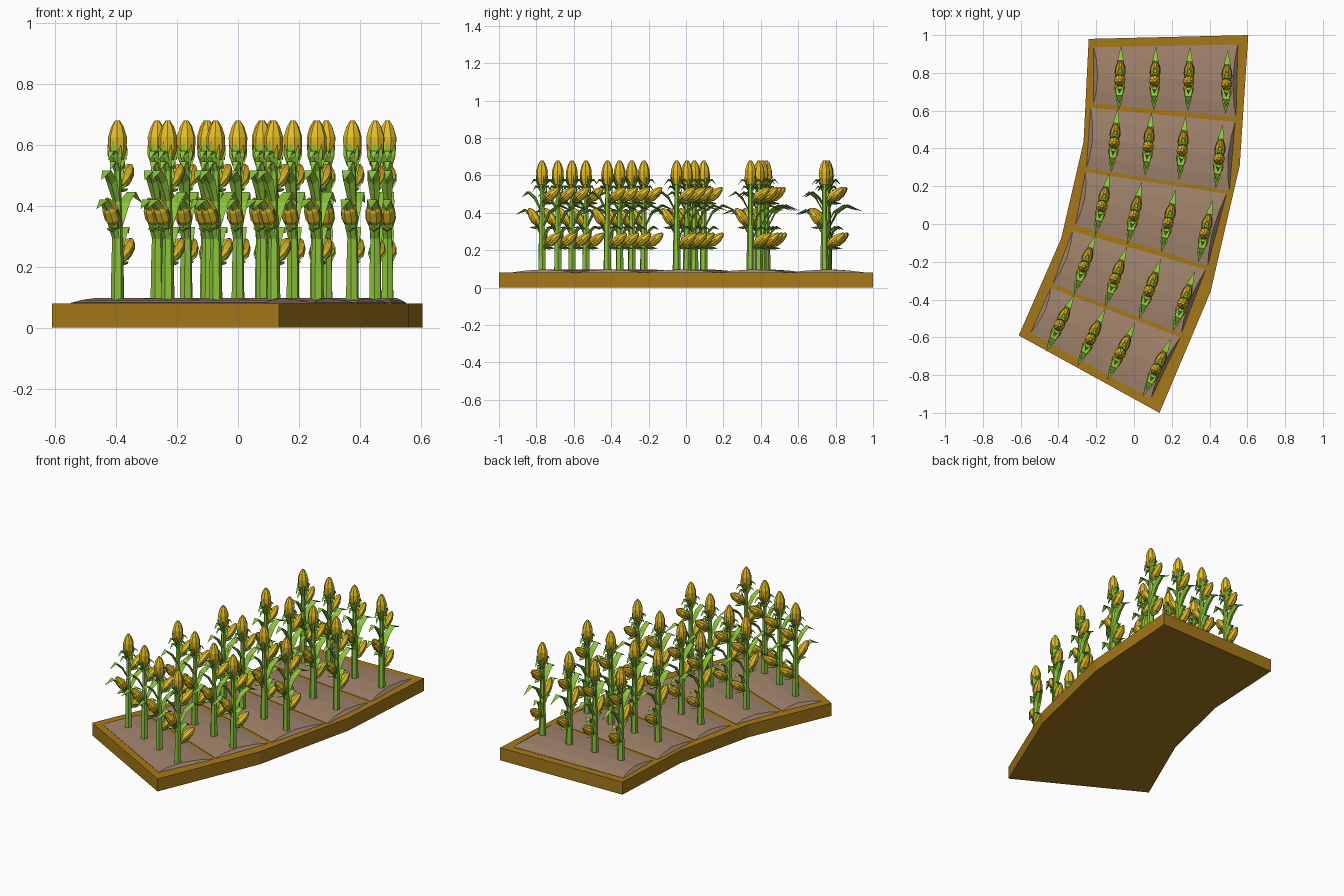
import bpy, bmesh
from math import cos, sin, pi, radians
from mathutils import Vector

if "Cube" in bpy.data.objects:
    bpy.data.objects.remove(bpy.data.objects["Cube"])


def material(name, rgb):
    m = bpy.data.materials.new(name)
    m.diffuse_color = (*rgb, 1)
    m.use_nodes = True
    m.node_tree.nodes["Principled BSDF"].inputs["Base Color"].default_value = m.diffuse_color
    return m


WOOD = material("wood", (0.38, 0.19, 0.01))
SOIL = material("soil", (0.36, 0.23, 0.15))
GREEN = material("green", (0.27, 0.56, 0.045))
YELLOW = material("yellow", (0.80, 0.52, 0.02))


def to_mesh(bm, name, mat):
    bmesh.ops.recalc_face_normals(bm, faces=bm.faces)
    me = bpy.data.meshes.new(name)
    bm.to_mesh(me)
    bm.free()
    me.materials.append(mat)
    return me


def add(name, me, loc=(0, 0, 0), rot=0):
    ob = bpy.data.objects.new(name, me)
    ob.location = loc
    ob.rotation_euler.z = rot
    bpy.context.collection.objects.link(ob)


def loft(bm, rings):
    # skin a list of closed rings and cap both ends
    vs = [[bm.verts.new(p) for p in r] for r in rings]
    n = len(vs[0])
    for a, b in zip(vs, vs[1:]):
        for i in range(n):
            j = (i + 1) % n
            bm.faces.new((a[i], a[j], b[j], b[i]))
    bm.faces.new(vs[0][::-1])
    bm.faces.new(vs[-1])


def lathe(bm, start, direction, profile, n=8):
    # profile: (distance along axis, radius)
    d = Vector(direction).normalized()
    u = Vector((1, 0, 0))
    v = d.cross(u)
    rings = []
    for t, r in profile:
        c = Vector(start) + d * t
        rings.append([c + u * r * cos((i + .5) * 2 * pi / n) + v * r * sin((i + .5) * 2 * pi / n)
                      for i in range(n)])
    loft(bm, rings)


def leaf(bm, path, width, x=0.0, spread=0.0):
    # keeled blade following a (y, z) path
    n = len(path)
    widths = [0.55, 1, 0.8, 0.04] if n == 4 else [0.7, 1, 0.04]
    rings = []
    for i, (y, z) in enumerate(path):
        w = width * widths[i] / 2
        cx = x + spread * i / (n - 1)
        rings.append([(cx - w, y, z), (cx, y, z - w * 0.75), (cx + w, y, z)])
    loft(bm, rings)


# curved planter base
outline = [(-.61, -.59), (.135, -1), (.405, -.36), (.56, .31), (.605, 1),
           (-.24, .98), (-.267, .435), (-.385, -.075)]
bm = bmesh.new()
loft(bm, [[(x, y, z) for x, y in outline] for z in (0, .08)])
add("planter_base", to_mesh(bm, "planter_base", WOOD))

# arched soil beds: corners back-left, back-right, front-right, front-left
beds = [
    ((-.214, .935), (.55, .95), (.54, .565), (-.214, .64)),
    ((-.23, .615), (.535, .54), (.505, .175), (-.252, .295)),
    ((-.257, .275), (.49, .16), (.39, -.22), (-.31, -.005)),
    ((-.325, -.037), (.38, -.24), (.25, -.58), (-.43, -.317)),
    ((-.44, -.338), (.245, -.60), (.09, -.925), (-.547, -.576)),
]
arch = [(0, .082), (.2, .091), (.5, .097), (.8, .091), (1, .082)]
for k, corners in enumerate(beds):
    bl, br, fr, fl = [Vector(c) for c in corners]
    bm = bmesh.new()
    rings = []
    for p, q in ((bl, fl), (br, fr)):
        ring = [(*p.lerp(q, t), z) for t, z in arch]
        rings.append([(*p, .075)] + ring + [(*q, .075)])
    # pull the crown of each end inwards slightly
    for r, s in ((0, 1), (1, -1)):
        rings[r] = [(x + s * max(0, z - .082) * 1.5, y, z) for x, y, z in rings[r]]
    loft(bm, rings)
    add(f"soil_bed_{k + 1}", to_mesh(bm, "soil_bed", SOIL))

# side cobs: base (y, z) and direction (y, z)
side_cobs = [((.022, .225), (.8, .6)), ((.018, .465), (.75, .62)), ((-.018, .335), (-.55, .8))]

# shared cob mesh
bm = bmesh.new()
lathe(bm, (0, 0, .55), (0, 0, 1), [(0, .02), (.035, .030), (.075, .031), (.11, .020), (.13, .007)])
for (y, z), (dy, dz) in side_cobs:
    lathe(bm, (0, y, z), (0, dy, dz),
          [(0, .013), (.03, .027), (.065, .026), (.095, .015), (.108, .005)])
cob_mesh = to_mesh(bm, "cobs", YELLOW)

# shared stalk mesh with side shoots
bm = bmesh.new()
lathe(bm, (0, 0, .08), (0, 0, 1), [(0, .022), (.13, .020), (.32, .014), (.48, .011)], 6)
for (y, z), (dy, dz) in side_cobs:
    lathe(bm, (0, 0, z - .05), (0, y, .055), [(0, .008), (.065, .010)], 5)
stalk_mesh = to_mesh(bm, "stalk", GREEN)

# shared leaf mesh: long leaves, husks of side cobs, top husk
bm = bmesh.new()
for path in ([(0, .31), (.05, .41), (.105, .445), (.18, .41)],
             [(0, .40), (-.045, .485), (-.08, .515), (-.12, .485)],
             [(0, .27), (-.055, .375), (-.10, .42), (-.155, .39)],
             [(0, .22), (.03, .31), (.055, .33), (.085, .31)]):
    leaf(bm, path, .042)
for (y, z), (dy, dz) in side_cobs:
    s = 1 if dy > 0 else -1
    leaf(bm, [(y - s * .01, z - .01), (y + s * .025, z - .008), (y + s * .055, z - .015)], .034)
    leaf(bm, [(y - s * .01, z), (y + s * .005, z + .035), (y + s * .012, z + .075)], .028)
    for x in (-1, 1):
        leaf(bm, [(y - s * .005, z - .005), (y + dy * .03, z + dz * .03),
                  (y + dy * .065, z + dz * .065)], .02, .012 * x, .014 * x)
for s in (1, -1):
    leaf(bm, [(0, .53), (s * .03, .575), (s * .045, .58), (s * .068, .55)], .028)
    leaf(bm, [(0, .50), (s * .022, .54), (s * .035, .545), (s * .055, .515)], .028)
    leaf(bm, [(s * .012, .53), (s * .03, .57), (s * .033, .61)], .03)
    for x in (-1, 1):
        leaf(bm, [(s * .008, .53), (s * .02, .565), (s * .023, .60)], .018, .010 * x, .014 * x)
leaf_mesh = to_mesh(bm, "leaves", GREEN)

# rows of plants: turn in degrees, then stem positions
rows = [
    (-2, [(-.075, .76), (.11, .758), (.29, .755), (.49, .74)]),
    (-6, [(-.105, .43), (.075, .41), (.255, .39), (.45, .345)]),
    (-13, [(-.17, .095), (0, .045), (.18, .005), (.375, -.05)]),
    (-20, [(-.265, -.225), (-.10, -.29), (.08, -.355), (.26, -.42)]),
    (-26, [(-.395, -.535), (-.23, -.61), (-.073, -.685), (.117, -.77)]),
]
for r, (turn, spots) in enumerate(rows):
    for p, (x, y) in enumerate(spots):
        for me in (stalk_mesh, leaf_mesh, cob_mesh):
            add(f"{me.name}_{r + 1}_{p + 1}", me, (x, y, 0), radians(turn))
